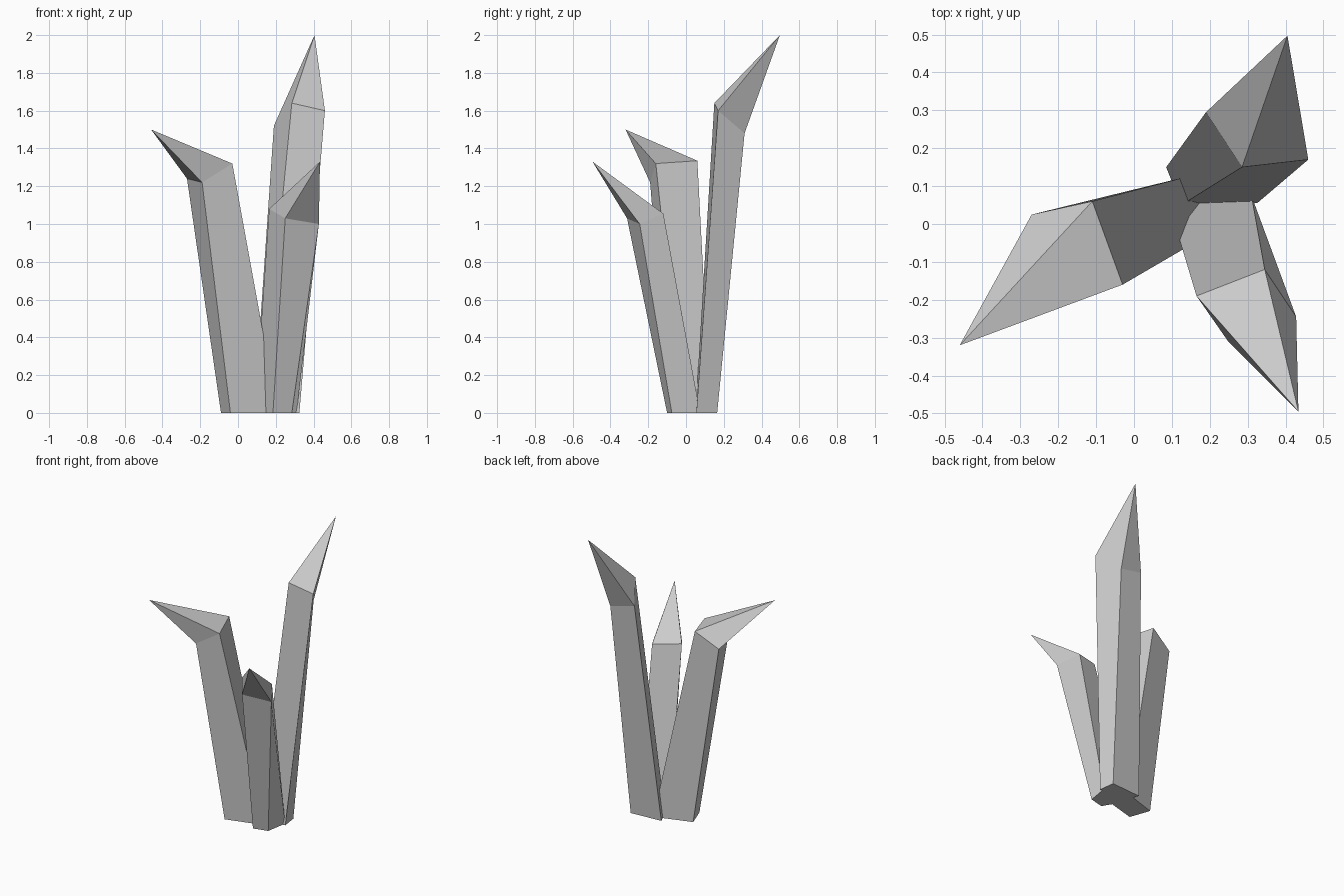
import bpy, bmesh

if "Cube" in bpy.data.objects:
    bpy.data.objects.remove(bpy.data.objects["Cube"])


def leaf(name, base, bend, tip):
    """Four-sided shaft from a ground outline to a bend ring, closed by a pointed tip."""
    bm = bmesh.new()
    lower = [bm.verts.new((x, y, 0)) for x, y in base]
    upper = [bm.verts.new(p) for p in bend]
    point = bm.verts.new(tip)
    bm.faces.new(lower)
    for i in range(4):
        j = (i + 1) % 4
        bm.faces.new((lower[i], lower[j], upper[j], upper[i]))
        bm.faces.new((upper[i], upper[j], point))
    bmesh.ops.recalc_face_normals(bm, faces=bm.faces)
    mesh = bpy.data.meshes.new(name)
    bm.to_mesh(mesh)
    bm.free()
    obj = bpy.data.objects.new(name, mesh)
    bpy.context.collection.objects.link(obj)
    return obj


# Left leaf, leaning to -x
leaf("left_leaf",
     [(0.21, -0.02), (0.16, 0.13), (-0.09, 0.05), (-0.04, -0.09)],
     [(-0.03, -0.16, 1.32), (-0.11, 0.06, 1.335), (-0.27, 0.025, 1.24), (-0.19, -0.19, 1.22)],
     (-0.46, -0.32, 1.5))

# Tall back leaf, leaning to +y
leaf("tall_back_leaf",
     [(0.125, 0.05), (0.325, 0.055), (0.31, 0.165), (0.085, 0.15)],
     [(0.285, 0.15, 1.64), (0.46, 0.17, 1.6), (0.365, 0.31, 1.48), (0.19, 0.295, 1.52)],
     (0.405, 0.497, 2.0))

# Short front leaf, leaning to -y
leaf("short_front_leaf",
     [(0.09, 0.06), (0.31, 0.075), (0.285, -0.075), (0.185, -0.1)],
     [(0.165, -0.19, 1.08), (0.345, -0.12, 1.055), (0.428, -0.245, 1.0), (0.25, -0.312, 1.03)],
     (0.434, -0.495, 1.33))
